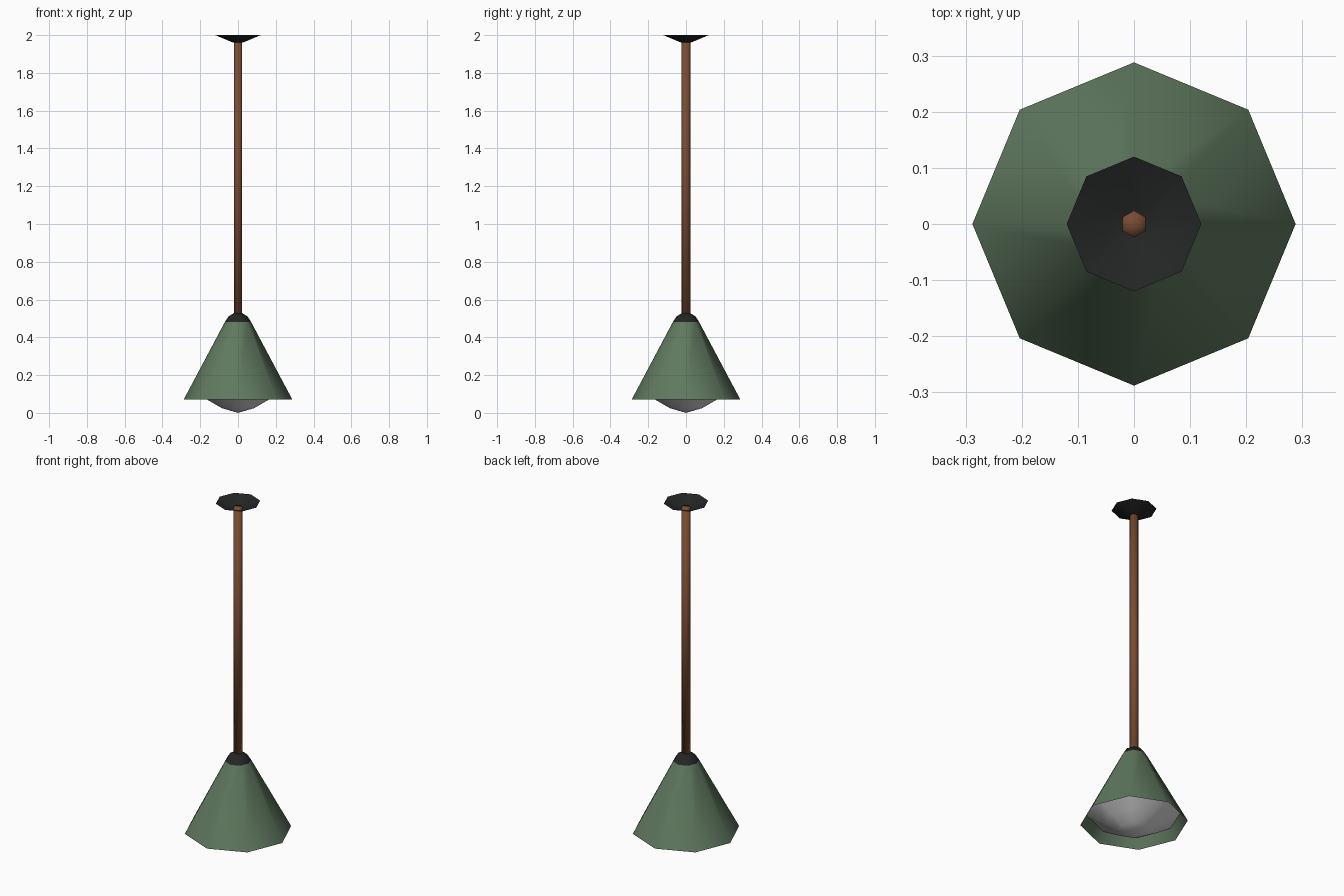
import bpy
import bmesh
from math import cos, sin, pi

cube = bpy.data.objects.get("Cube")
if cube:
    bpy.data.objects.remove(cube, do_unlink=True)


def material(name, color, roughness=0.6):
    mat = bpy.data.materials.new(name)
    mat.use_nodes = True
    mat.diffuse_color = (*color, 1)
    bsdf = mat.node_tree.nodes["Principled BSDF"]
    bsdf.inputs["Base Color"].default_value = (*color, 1)
    bsdf.inputs["Roughness"].default_value = roughness
    return mat


def lathe(name, profile, sides, mat, turn=0.0):
    """Turn a (radius, height) profile, listed bottom to top; radius 0 makes a pole."""
    bm = bmesh.new()
    rings = []
    for r, z in profile:
        if r == 0:
            rings.append([bm.verts.new((0, 0, z))] * sides)
        else:
            angles = [turn + 2 * pi * i / sides for i in range(sides)]
            rings.append([bm.verts.new((r * cos(a), r * sin(a), z)) for a in angles])
    for low, high in zip(rings, rings[1:]):
        for i in range(sides):
            j = (i + 1) % sides
            corners = [low[i], low[j], high[j], high[i]]
            bm.faces.new(list(dict.fromkeys(corners)))
    for face in bm.faces:
        face.smooth = True
    mesh = bpy.data.meshes.new(name)
    bm.to_mesh(mesh)
    bm.free()
    mesh.materials.append(mat)
    obj = bpy.data.objects.new(name, mesh)
    bpy.context.collection.objects.link(obj)
    return obj


green = material("sage green", (0.115, 0.19, 0.112))
brown = material("copper brown", (0.19, 0.072, 0.032))
black = material("soft black", (0.017, 0.018, 0.018))
white = material("lamp white", (0.72, 0.72, 0.72))

# Open ceiling dish
lathe("ceiling_canopy", [(0.02, 1.96), (0.035, 1.964), (0.12, 2.0)], 8, black)

# Hanging rod, closed at both ends
lathe("rod", [(0, 0.5), (0.024, 0.5), (0.024, 1.972), (0, 1.972)], 6, brown, pi / 6)

# Domed cap where the rod meets the shade
lathe("shade_cap", [(0.07, 0.48), (0.05, 0.511), (0.022, 0.528), (0, 0.53)], 8, black)

# Conical shade, open below
lathe("shade", [(0.288, 0.07), (0.07, 0.48)], 8, green)

# Shallow bulb dome set into the shade
lathe("bulb", [(0, 0), (0.085, 0.025), (0.16, 0.068), (0.254, 0.13)], 8, white)
